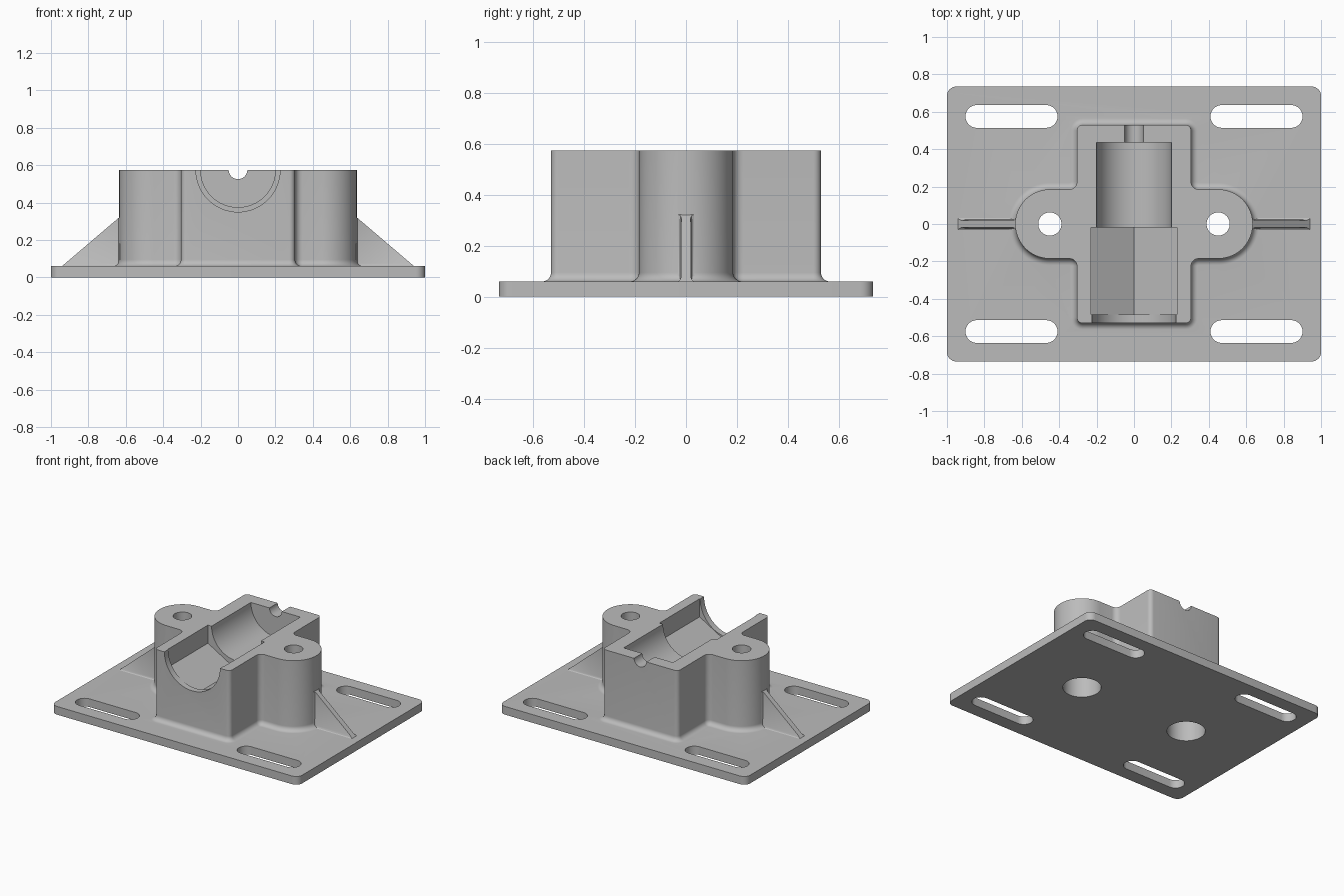
import bpy, bmesh
from math import sin, cos, pi, radians
from mathutils import Vector

cube = bpy.data.objects.get("Cube")
if cube:
    bpy.data.objects.remove(cube, do_unlink=True)

grey = bpy.data.materials.new("cast_grey")
grey.use_nodes = True
colour = (0.5, 0.5, 0.5, 1)
grey.diffuse_color = colour
grey.node_tree.nodes["Principled BSDF"].inputs["Base Color"].default_value = colour

PLATE_TOP, BODY_TOP, LOBE_X, FILLET = 0.06, 0.575, 0.45, 0.035


def loft(name, rings, slice_plane=None):
    """Closed solid through rings that have equal point counts."""
    bm = bmesh.new()
    loops = [[bm.verts.new(p) for p in ring] for ring in rings]
    n = len(loops[0])
    for a, b in zip(loops, loops[1:]):
        for i in range(n):
            j = (i + 1) % n
            bm.faces.new((a[i], a[j], b[j], b[i]))
    bm.faces.new(loops[0])
    bm.faces.new(loops[-1])
    if slice_plane:
        co, no = slice_plane
        bmesh.ops.bisect_plane(bm, geom=bm.verts[:] + bm.edges[:] + bm.faces[:],
                               plane_co=co, plane_no=no, clear_outer=True)
        bmesh.ops.holes_fill(bm, edges=[e for e in bm.edges if e.is_boundary], sides=0)
    bmesh.ops.recalc_face_normals(bm, faces=bm.faces[:])
    mesh = bpy.data.meshes.new(name)
    bm.to_mesh(mesh)
    bm.free()
    mesh.materials.append(grey)
    obj = bpy.data.objects.new(name, mesh)
    bpy.context.collection.objects.link(obj)
    return obj


def arc(cx, cy, r, start, end, steps):
    angles = [radians(start + (end - start) * i / steps) for i in range(steps + 1)]
    return [(cx + r * cos(a), cy + r * sin(a)) for a in angles]


def circle(r, cx=0, cy=0, sides=64, turn=0):
    return arc(cx, cy, r, turn, turn + 360, sides)[:-1]


def four_way(quarter):
    """Mirror a first-quadrant outline into a full loop."""
    half = quarter + [(-x, y) for x, y in reversed(quarter)]
    full = half + [(-x, -y) for x, y in half]
    loop = []
    for x, y in full:
        if not loop or abs(x - loop[-1][0]) + abs(y - loop[-1][1]) > 1e-5:
            loop.append((x, y))
    if abs(loop[0][0] - loop[-1][0]) + abs(loop[0][1] - loop[-1][1]) < 1e-5:
        loop.pop()
    return loop


def upright(name, outline, z0, z1):
    return loft(name, [[(x, y, z) for x, y in outline] for z in (z0, z1)])


def lengthwise(name, outline, y0, y1):
    return loft(name, [[(x, y, BODY_TOP + h) for x, h in outline] for y in (y0, y1)])


def combine(target, tool, operation):
    mod = target.modifiers.new(operation.lower(), "BOOLEAN")
    mod.operation, mod.object, mod.solver = operation, tool, "EXACT"
    tool.hide_render = True
    bpy.context.view_layer.update()
    graph = bpy.context.evaluated_depsgraph_get()
    mesh = bpy.data.meshes.new_from_object(target.evaluated_get(graph))
    target.modifiers.clear()
    target.data = mesh
    bpy.data.objects.remove(tool, do_unlink=True)


# Base plate with rounded corners
bracket = upright("flanged_bearing_block", four_way(arc(0.95, 0.685, 0.05, 0, 90, 8)), 0, PLATE_TOP)


# Cross-shaped body with round bolt lobes and a fillet at its foot
def body_outline(grow):
    return four_way(arc(LOBE_X, 0, 0.185 + grow, 0, 90, 24)
                    + arc(0.345, 0.225, 0.04 - grow, 270, 180, 6)
                    + arc(0.275, 0.5, 0.03 + grow, 0, 90, 6))


levels = [(0.03, FILLET)]
for i in range(9):
    t = i / 8 * pi / 2
    levels.append((PLATE_TOP + FILLET * (1 - cos(t)), FILLET * (1 - sin(t))))
levels.append((BODY_TOP, 0))
body = loft("body", [[(x, y, z) for x, y in body_outline(g)] for z, g in levels])
combine(bracket, body, "UNION")

# Sloping side ribs, flared where they meet the body and plate
for side in (1, -1):
    rings = []
    for z, w in ((0.03, 0.031), (0.06, 0.031), (0.064, 0.025), (0.075, 0.02), (0.4, 0.018)):
        edge = [(0.52, w + 0.012), (0.634, w + 0.012), (0.638, w + 0.004), (0.648, w), (0.96, w)]
        outline = edge + [(x, -y) for x, y in reversed(edge)]
        rings.append([(side * x, y, z) for x, y in outline])
    rib = loft("rib", rings, (Vector((side * 0.94, 0, 0.061)), Vector((side * 0.26, 0, 0.305))))
    combine(bracket, rib, "UNION")

# Stepped cradle: front mouth, hexagonal pocket, round bore, shaft notch
for outline, y0, y1 in ((circle(0.265, sides=6, turn=30), -0.485, -0.02),
                        (circle(0.225), -0.6, -0.48),
                        (circle(0.2), -0.03, 0.435),
                        (circle(0.05, sides=32), 0.43, 0.6)):
    combine(bracket, lengthwise("cradle_cutter", outline, y0, y1), "DIFFERENCE")

# Bolt holes with counterbores from below, and mounting slots
for side in (1, -1):
    x = side * LOBE_X
    combine(bracket, upright("bore_cutter", circle(0.127, x), -0.1, 0.4), "DIFFERENCE")
    combine(bracket, upright("bolt_cutter", circle(0.062, x, sides=40), 0.35, 0.7), "DIFFERENCE")
    for end in (1, -1):
        y = end * 0.575
        slot = arc(side * 0.655 + 0.185, y, 0.061, -90, 90, 16) + arc(side * 0.655 - 0.185, y, 0.061, 90, 270, 16)
        combine(bracket, upright("slot_cutter", slot, -0.1, 0.2), "DIFFERENCE")

# Smooth curved walls, crisp edges
bpy.ops.object.select_all(action="DESELECT")
bracket.select_set(True)
bpy.context.view_layer.objects.active = bracket
bpy.ops.object.shade_smooth_by_angle(angle=radians(25))
